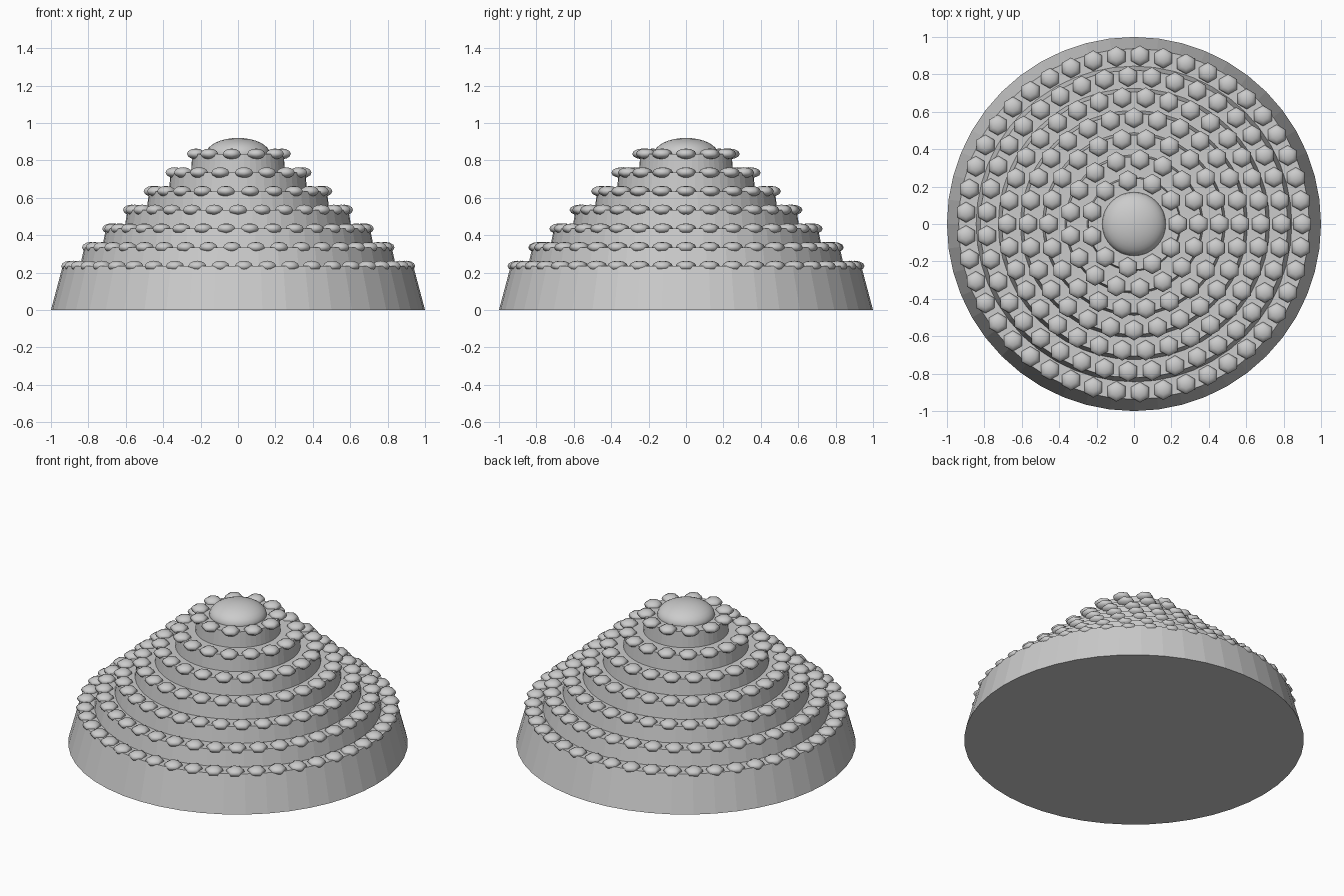
import bpy
import bmesh
from math import cos, sin, tau
from mathutils import Matrix

cube = bpy.data.objects.get("Cube")
if cube:
    bpy.data.objects.remove(cube, do_unlink=True)

stone = bpy.data.materials.new("light_grey")
stone.use_nodes = True
colour = (0.6, 0.6, 0.6, 1)
stone.diffuse_color = colour
stone.node_tree.nodes["Principled BSDF"].inputs["Base Color"].default_value = colour


def finish(bm, name, smooth=False):
    """Turn a bmesh into a named grey object."""
    mesh = bpy.data.meshes.new(name)
    for face in bm.faces:
        face.smooth = smooth
    bm.to_mesh(mesh)
    bm.free()
    mesh.materials.append(stone)
    obj = bpy.data.objects.new(name, mesh)
    bpy.context.collection.objects.link(obj)
    return obj


def tier(name, bottom_r, top_r, bottom_z, top_z):
    """Capped, slightly tapered drum."""
    bm = bmesh.new()
    place = Matrix.Translation((0, 0, (bottom_z + top_z) / 2))
    bmesh.ops.create_cone(bm, cap_ends=True, segments=48, radius1=bottom_r,
                          radius2=top_r, depth=top_z - bottom_z, matrix=place)
    return finish(bm, name)


def bead_ring(name, radius, z):
    """Flattened six-sided beads, all facing the same way."""
    bm = bmesh.new()
    count = int(tau * radius / 0.125)
    for i in range(count):
        a = tau * i / count
        place = Matrix.Translation((radius * cos(a), radius * sin(a), z))
        bmesh.ops.create_uvsphere(bm, u_segments=6, v_segments=6, radius=0.055,
                                  matrix=place @ Matrix.Diagonal((1, 1, 0.52, 1)))
    return finish(bm, name, smooth=True)


# Stacked tiers, each with a ring of beads along its rim
TIERS = 7
BASE_HEIGHT = 0.235
STEP = 0.1
for n in range(TIERS):
    top_r = 0.9375 - 0.1155 * n
    top_z = BASE_HEIGHT + STEP * n
    if n == 0:
        tier("base", 1.0, top_r, 0, top_z)
    else:
        tier(f"tier_{n}", top_r * 1.027, top_r, top_z - STEP, top_z)
    bead_ring(f"bead_ring_{n}", top_r * 0.96, top_z)

# Flattened dome on the summit
bm = bmesh.new()
bmesh.ops.create_uvsphere(bm, u_segments=32, v_segments=16, radius=0.17,
                          matrix=Matrix.Translation((0, 0, 0.835)) @ Matrix.Diagonal((1, 1, 0.5, 1)))
finish(bm, "summit_dome", smooth=True)
